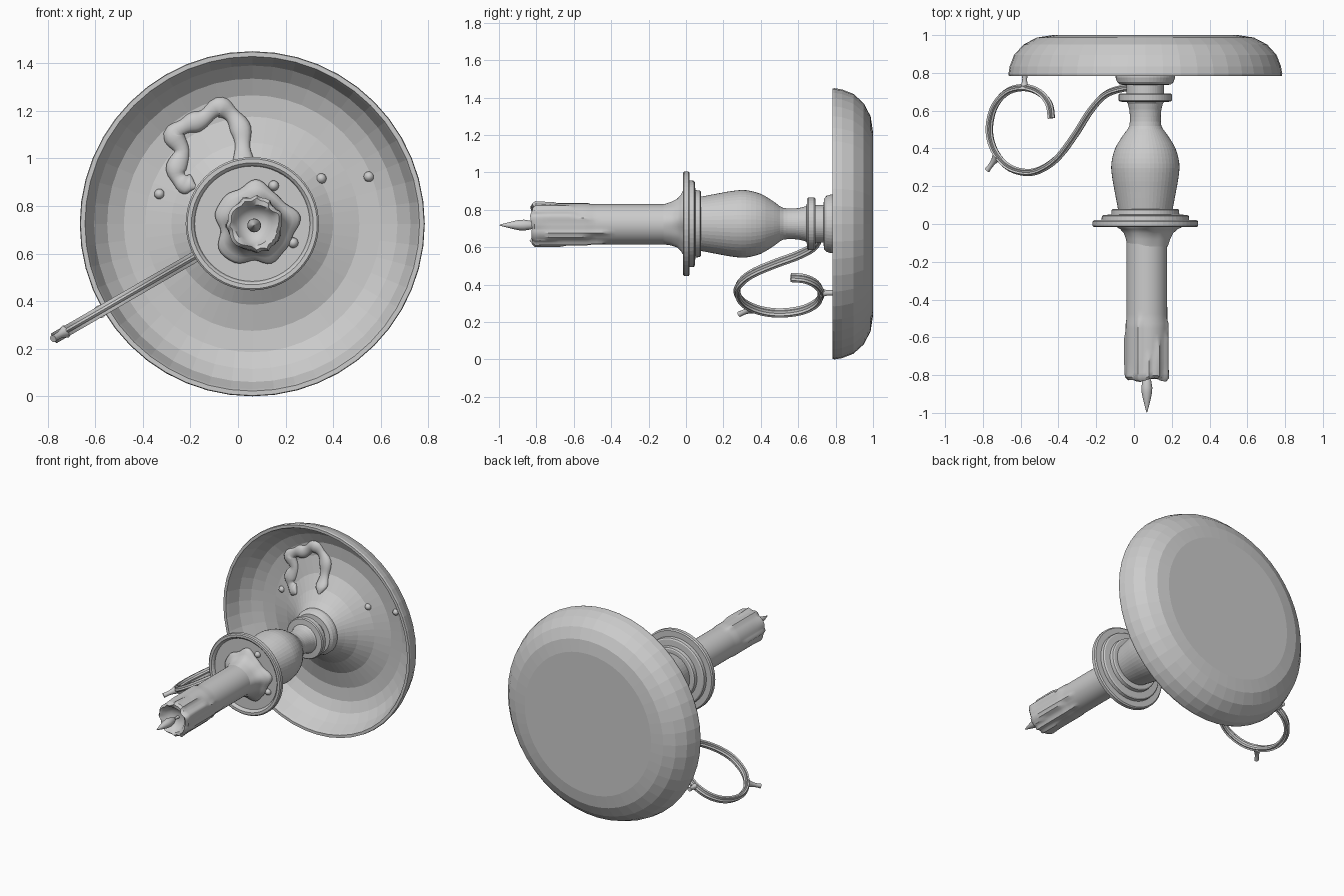
import bpy, bmesh, math, random
from mathutils import Vector

if "Cube" in bpy.data.objects:
    bpy.data.objects.remove(bpy.data.objects["Cube"])

random.seed(4)
CX, CZ = 0.06, 0.725          # candlestick axis runs along y


def finish(bm, name, angle=None):
    bmesh.ops.recalc_face_normals(bm, faces=bm.faces)
    me = bpy.data.meshes.new(name)
    bm.to_mesh(me)
    bm.free()
    ob = bpy.data.objects.new(name, me)
    bpy.context.collection.objects.link(ob)
    if angle:
        me.shade_smooth()
        me.set_sharp_from_angle(angle=math.radians(angle))
    return ob


def lathe(name, profile, segs=48, angle=None, warp=None, cx=CX, cz=CZ):
    """Spin (radius, y) points round the y axis; warp may alter each point."""
    bm = bmesh.new()
    rows = []
    for i, (r, y) in enumerate(profile):
        if r == 0:
            rows.append([bm.verts.new((cx, y, cz))])
            continue
        row = []
        for k in range(segs):
            t = math.tau * k / segs
            rr, yy = warp(i, r, y, t) if warp else (r, y)
            row.append(bm.verts.new((cx + rr * math.cos(t), yy, cz + rr * math.sin(t))))
        rows.append(row)
    for a, b in zip(rows, rows[1:]):
        for k in range(segs):
            j = (k + 1) % segs
            if len(a) == 1:
                bm.faces.new((a[0], b[k], b[j]))
            elif len(b) == 1:
                bm.faces.new((a[k], a[j], b[0]))
            else:
                bm.faces.new((a[k], a[j], b[j], b[k]))
    return finish(bm, name, angle)


def spline(pts, n):
    """Catmull-Rom through the points, n steps per span."""
    p = [Vector(q) for q in pts]
    p = [2 * p[0] - p[1]] + p + [2 * p[-1] - p[-2]]
    out = []
    for a, b, c, d in zip(p, p[1:], p[2:], p[3:]):
        for i in range(n):
            t = i / n
            out.append(0.5 * (2 * b + (c - a) * t + (2 * a - 5 * b + 4 * c - d) * t * t
                              + (3 * b - a - 3 * c + d) * t ** 3))
    return out + [p[-2]]


def sweep(name, path, side, section, scales, angle=40):
    """Sweep a closed section along a path; side is the fixed cross direction."""
    bm = bmesh.new()
    rows = []
    for i, p in enumerate(path):
        tan = path[min(i + 1, len(path) - 1)] - path[max(i - 1, 0)]
        nor = tan.cross(side).normalized()
        rows.append([bm.verts.new(p + (nor * u + side * v) * scales[i]) for u, v in section])
    m = len(section)
    for a, b in zip(rows, rows[1:]):
        for k in range(m):
            bm.faces.new((a[k], a[(k + 1) % m], b[(k + 1) % m], b[k]))
    bm.faces.new(rows[0])
    bm.faces.new(rows[-1])
    return finish(bm, name, angle)


# Dish: rounded shell with a flared cone in the middle
inner = [(0.145, 0.78), (0.19, 0.83), (0.25, 0.885), (0.34, 0.94), (0.45, 0.968),
         (0.54, 0.962), (0.61, 0.93), (0.665, 0.875), (0.695, 0.80), (0.703, 0.783)]
outer = [(0.722, 0.783), (0.725, 0.795), (0.718, 0.835), (0.695, 0.895), (0.645, 0.95),
         (0.575, 0.987), (0.49, 1.0), (0, 1.0)]
lathe("dish", [(0, 0.78)] + inner + outer)


def dish_y(x, z):
    r = math.hypot(x - CX, z - CZ)
    for (r0, y0), (r1, y1) in zip(inner, inner[1:]):
        if r0 <= r <= r1:
            return y0 + (y1 - y0) * (r - r0) / (r1 - r0)
    return 0.8


# Turned stem: foot, collar, neck and bulb
bulb = spline([(0.092, 0.635), (0.083, 0.59), (0.085, 0.52), (0.118, 0.47), (0.16, 0.40),
               (0.18, 0.32), (0.176, 0.25), (0.162, 0.17), (0.143, 0.07)], 3)
lathe("stem", [(0, 0.82), (0.155, 0.82), (0.157, 0.775), (0.15, 0.752), (0.135, 0.738),
               (0.1, 0.735), (0.1, 0.692), (0.135, 0.692), (0.141, 0.685), (0.141, 0.655),
               (0.135, 0.648), (0.098, 0.645)] + [tuple(v) for v in bulb] + [(0, 0.07)])

# Drip plate: stepped underside, raised rim, sunk centre
lathe("drip_plate", [(0, 0.08), (0.17, 0.08), (0.178, 0.075), (0.18, 0.05), (0.222, 0.048),
                     (0.23, 0.042), (0.232, 0.02), (0.272, 0.02), (0.28, 0.013), (0.28, -0.01),
                     (0.273, -0.016), (0.256, -0.016), (0.247, -0.008), (0.242, 0.004), (0, 0.004)], 56)

# Candle: wax runs down the sides, melted cup on top
drips = [(random.uniform(0, math.tau), random.uniform(-0.72, -0.35),
          random.uniform(0.006, 0.013), random.uniform(0.08, 0.15)) for _ in range(13)]
body = [(0.108 + 0.004 * (y > 20), -0.82 * y / 32 + 0.01) for y in range(33)]
cup = [(0.098, -0.826), (0.086, -0.815), (0.074, -0.79), (0.05, -0.768), (0.02, -0.76), (0, -0.76)]


def candle_warp(i, r, y, t):
    if i > len(body) + 1:
        return r * (1 + 0.04 * math.sin(3 * t)), y
    run = 0
    for a, end, h, w in drips:
        d = (t - a + math.pi) % math.tau - math.pi
        if y < end:
            run = max(run, h * math.exp(-(d / w) ** 2) * min(1, (end - y) / 0.03))
    lip = max(0, (-y - 0.74) / 0.08)
    r += run + lip * 0.005 * math.sin(5 * t + 1)
    return r, y + lip * 0.009 * math.sin(4 * t) * math.cos(t + 2)


lathe("candle", [(0, 0.01)] + body + cup, 64, 40, candle_warp, CX + 0.008, CZ - 0.003)


# Melted wax pooled around the candle foot
def pool_warp(i, r, y, t):
    k = max(0, 1 - i / 6)
    return r + k * (0.016 * math.sin(5 * t + 0.6) + 0.01 * math.sin(3 * t + 2)
                    + 0.006 * math.sin(9 * t)), y


lathe("wax_pool", [(0.166, 0.006), (0.17, -0.006), (0.163, -0.018), (0.146, -0.028),
                   (0.128, -0.048), (0.116, -0.08), (0.107, -0.12)], 64, 50, pool_warp, CX + 0.012, CZ - 0.003)

# Wick and flame
lathe("wick", [(0, -0.75), (0.012, -0.75), (0.008, -0.775), (0.008, -0.83), (0, -0.83)], 12, 40, None, CX + 0.008, CZ - 0.007)
lathe("flame", [(0, -0.80), (0.014, -0.806), (0.023, -0.83), (0.029, -0.865), (0.028, -0.89),
                (0.021, -0.925), (0.011, -0.965), (0.004, -0.99), (0, -1.0)], 20, 50, None, CX + 0.008, CZ - 0.007)

# Scroll handle in a slanted plane, given as (top-view x, y)
out_dir = Vector((-math.cos(math.radians(30)), 0, -0.5))
side = out_dir.cross(Vector((0, 1, 0))).normalized()


def on_plane(x, y):
    return Vector((CX, y, CZ)) + out_dir * ((CX - x) / math.cos(math.radians(30)))


scroll = [(0.0, 0.72), (-0.06, 0.718), (-0.15, 0.685), (-0.23, 0.60), (-0.31, 0.475), (-0.40, 0.355),
          (-0.49, 0.29), (-0.575, 0.273), (-0.67, 0.305), (-0.74, 0.39), (-0.766, 0.50),
          (-0.74, 0.62), (-0.67, 0.70), (-0.58, 0.722), (-0.50, 0.695), (-0.45, 0.635), (-0.437, 0.56)]
fluted = [((0.016 + 0.003 * math.cos(6 * a)) * math.cos(a), (0.023 + 0.004 * math.cos(6 * a)) * math.sin(a))
          for a in (math.tau * k / 24 for k in range(24))]
path = spline([on_plane(*p) for p in scroll], 6)
sweep("handle", path, side, fluted, [1.0] * len(path))

# Two small spurs on the scroll
disc = [(0.018 * math.cos(math.tau * k / 12), 0.02 * math.sin(math.tau * k / 12)) for k in range(12)]
for name, a, b in (("upper_spur", (-0.58, 0.72), (-0.578, 0.787)),
                   ("lower_spur", (-0.725, 0.355), (-0.777, 0.285))):
    p, q = on_plane(*a), on_plane(*b)
    sweep(name, [p.lerp(q, k / 4) for k in range(5)], side, disc, [1.4, 1.0, 0.75, 0.7, 0.8])

# Spilled wax trail lying on the dish
trail = [(0.025, 0.95), (0.02, 1.03), (0.012, 1.12), (-0.03, 1.185), (-0.085, 1.215), (-0.15, 1.165),
         (-0.215, 1.14), (-0.27, 1.10), (-0.235, 1.03), (-0.26, 0.95), (-0.235, 0.90), (-0.18, 0.88)]
path = spline([(x, dish_y(x, z), z) for x, z in trail], 5)
blob = [(0.04 * math.cos(math.tau * k / 14), 0.028 * math.sin(math.tau * k / 14)) for k in range(14)]
n = len(path) - 1
scales = [(0.95 + 0.17 * math.sin(i * 0.75)) * min(1, 0.25 + 0.3 * min(i, n - i)) for i in range(n + 1)]
sweep("spilled_wax", path, Vector((0, 1, 0)), blob, scales, 60)

# Loose wax drops on the dish and the drip plate
for i, (x, z, y) in enumerate([(-0.33, 0.85, None), (0.35, 0.915, None), (0.55, 0.923, None),
                               (0.15, 0.885, 0.004), (0.232, 0.645, 0.004)]):
    y = dish_y(x, z) if y is None else y
    lathe(f"wax_drop_{i + 1}", [(0, y + 0.015), (0.017, y + 0.01), (0.022, y), (0.017, y - 0.012),
                                (0.008, y - 0.018), (0, y - 0.02)], 14, 60, None, x, z)
